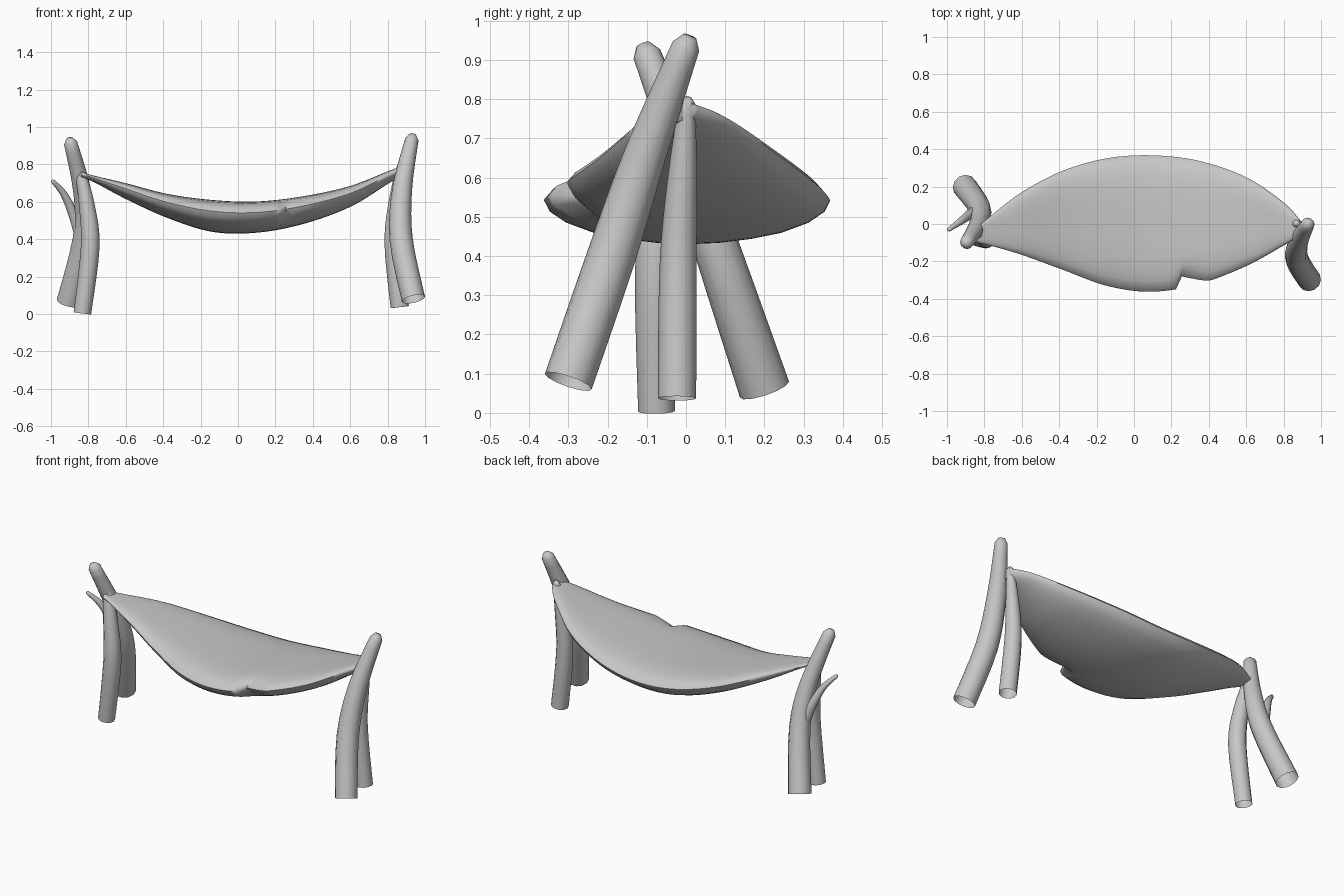
import bpy, bmesh, math
from mathutils import Vector

cube = bpy.data.objects.get("Cube")
if cube:
    bpy.data.objects.remove(cube, do_unlink=True)

grey = bpy.data.materials.new("plain grey")
grey.use_nodes = True
grey.diffuse_color = (0.57, 0.57, 0.57, 1)
grey.node_tree.nodes["Principled BSDF"].inputs["Base Color"].default_value = (0.57, 0.57, 0.57, 1)


def finish(bm, name, angle):
    bmesh.ops.recalc_face_normals(bm, faces=bm.faces)
    mesh = bpy.data.meshes.new(name)
    bm.to_mesh(mesh)
    bm.free()
    obj = bpy.data.objects.new(name, mesh)
    mesh.materials.append(grey)
    bpy.context.collection.objects.link(obj)
    bpy.ops.object.select_all(action='DESELECT')
    obj.select_set(True)
    bpy.context.view_layer.objects.active = obj
    bpy.ops.object.shade_smooth_by_angle(angle=math.radians(angle))


def smooth(rows, t):
    """Catmull-Rom interpolation through rows, t from 0 to len(rows) - 1."""
    i = min(int(t), len(rows) - 2)
    f = t - i
    a, b = rows[max(i - 1, 0)], rows[i]
    c, d = rows[i + 1], rows[min(i + 2, len(rows) - 1)]
    return [q + 0.5 * f * (r - p + f * (2 * p - 5 * q + 4 * r - s + f * (3 * (q - r) + s - p)))
            for p, q, r, s in zip(a, b, c, d)]


def skin(bm, rings):
    """Bridge consecutive closed rings with quads."""
    for lo, hi in zip(rings, rings[1:]):
        for k in range(len(lo)):
            m = (k + 1) % len(lo)
            bm.faces.new((lo[k], lo[m], hi[m], hi[k]))


def branch(name, points, sides=12, steps=4):
    """Hollow-footed branch through (x, y, z, radius) points with a blunt tip."""
    n = (len(points) - 1) * steps
    path = [smooth(points, i / steps) for i in range(n + 1)]
    centres = [Vector(p[:3]) for p in path]
    radii = [p[3] for p in path]
    # blunt tip
    tip = (centres[-1] - centres[-2]).normalized()
    end, r = centres[-1], radii[-1]
    centres.append(end + tip * r * 0.75)
    radii.append(r * 0.5)
    bm = bmesh.new()
    rings = []
    for i, c in enumerate(centres):
        tangent = (centres[min(i + 1, len(centres) - 1)] - centres[max(i - 1, 0)]).normalized()
        u = Vector((0, 1, 0)).cross(tangent).normalized()
        v = tangent.cross(u)
        rings.append([bm.verts.new(c + radii[i] * (math.cos(a) * u + math.sin(a) * v))
                      for a in (2 * math.pi * k / sides for k in range(sides))])
    skin(bm, rings)
    bm.faces.new(rings[-1])
    finish(bm, name, 60)


# Crossed support branches at each end
branch("left_tall_post", [(0.938, -0.30, 0.08, 0.063), (0.872, -0.19, 0.40, 0.062),
                          (0.878, -0.10, 0.67, 0.053), (0.93, 0.0, 0.935, 0.036)])
branch("left_short_post", [(0.865, -0.023, 0.037, 0.049), (0.83, -0.02, 0.38, 0.047),
                           (0.845, -0.008, 0.62, 0.036), (0.87, 0.003, 0.79, 0.02)])
branch("right_tall_post", [(-0.905, 0.20, 0.06, 0.066), (-0.825, 0.085, 0.40, 0.059),
                           (-0.83, 0.005, 0.64, 0.049), (-0.895, -0.10, 0.915, 0.036)])
branch("right_short_post", [(-0.832, -0.075, 0.004, 0.047), (-0.79, -0.08, 0.36, 0.05),
                            (-0.808, -0.068, 0.58, 0.042), (-0.842, -0.05, 0.755, 0.029)])
branch("right_twig", [(-0.845, 0.07, 0.42, 0.03), (-0.88, 0.05, 0.53, 0.026),
                      (-0.93, 0.012, 0.64, 0.019), (-0.99, -0.03, 0.71, 0.011)])

# Hammock stations: x, back y, front y, lowest z, top z
stations = [(-0.84, -0.02, -0.10, 0.73, 0.762), (-0.77, 0.04, -0.115, 0.705, 0.74),
            (-0.60, 0.17, -0.165, 0.615, 0.70), (-0.38, 0.285, -0.245, 0.515, 0.643),
            (-0.14, 0.352, -0.332, 0.44, 0.61), (0.10, 0.367, -0.362, 0.435, 0.602),
            (0.35, 0.337, -0.32, 0.482, 0.63), (0.60, 0.25, -0.225, 0.573, 0.685),
            (0.80, 0.115, -0.115, 0.695, 0.763), (0.885, 0.025, -0.065, 0.745, 0.793)]
# Half of the padded section from upper side round the edge to the keel: across, up
half = [(0.25, 1.0), (0.5, 0.99), (0.7, 0.95), (0.84, 0.89), (0.94, 0.80), (1.0, 0.65),
        (0.96, 0.48), (0.85, 0.32), (0.66, 0.17), (0.45, 0.08), (0.22, 0.02)]
section = [(0, 1)] + half + [(0, 0)] + [(-u, v) for u, v in reversed(half)]

bm = bmesh.new()
rings = []
steps = 8
for i in range((len(stations) - 1) * steps + 1):
    x, back, front, low, top = smooth(stations, i / steps)
    mid, wide = (back + front) / 2, (back - front) / 2
    # small tuck pulled into the front edge
    tuck = 0.065 * max(0, 1 - (x - 0.25) / 0.15) if x > 0.25 else 0
    rings.append([bm.verts.new((x, mid + u * wide + tuck * max(0, min(1, (-u - 0.6) / 0.3)),
                                low + v * (top - low))) for u, v in section])
skin(bm, rings)
bm.faces.new(rings[0])
bm.faces.new(rings[-1])
finish(bm, "hammock_cloth", 60)
